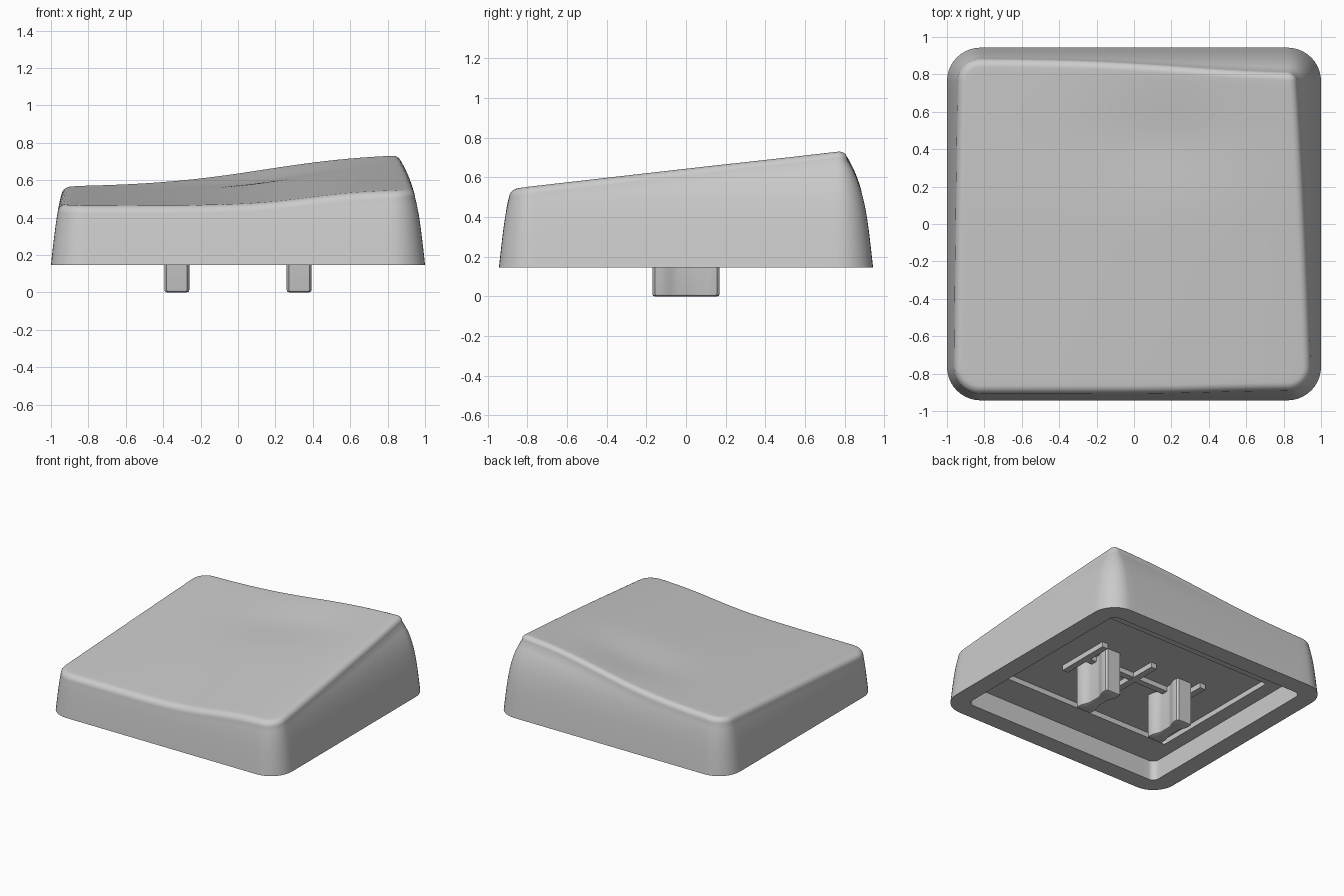
import bpy, bmesh
from math import sin, cos, pi, exp, radians

if "Cube" in bpy.data.objects:
    bpy.data.objects.remove(bpy.data.objects["Cube"], do_unlink=True)

grey = bpy.data.materials.new("matte_grey")
grey.use_nodes = True
grey.diffuse_color = (0.6, 0.6, 0.6, 1)
grey.node_tree.nodes["Principled BSDF"].inputs["Base Color"].default_value = (0.6, 0.6, 0.6, 1)

BASE, CEILING, RECESS = 0.147, 0.30, 0.34
FILLET = 0.045


def loft(name, rings):
    """Skin a stack of equal rings and cap both ends."""
    bm = bmesh.new()
    loops = [[bm.verts.new(p) for p in ring] for ring in rings]
    for a, b in zip(loops, loops[1:]):
        for i in range(len(a)):
            j = (i + 1) % len(a)
            bm.faces.new((a[i], a[j], b[j], b[i]))
    bm.faces.new(loops[0])
    bm.faces.new(loops[-1])
    bmesh.ops.recalc_face_normals(bm, faces=bm.faces)
    mesh = bpy.data.meshes.new(name)
    bm.to_mesh(mesh)
    bm.free()
    mesh.materials.append(grey)
    obj = bpy.data.objects.new(name, mesh)
    bpy.context.collection.objects.link(obj)
    bpy.ops.object.select_all(action="DESELECT")
    obj.select_set(True)
    bpy.context.view_layer.objects.active = obj
    bpy.ops.object.shade_smooth_by_angle(angle=radians(35))
    return obj


def rounded_rect(hx, hy, r, corner=10, side=28):
    """Points and outward normals (x, y, nx, ny) around a rounded rectangle."""
    pts = []
    for q, (sx, sy) in enumerate([(1, 1), (-1, 1), (-1, -1), (1, -1)]):
        for i in range(corner + 1):
            a = (q + i / corner) * pi / 2
            pts.append((sx * (hx - r) + r * cos(a), sy * (hy - r) + r * sin(a), cos(a), sin(a)))
        nx, ny = pts[-1][2:]
        ex, ey = [(-1, 1), (-1, -1), (1, -1), (1, 1)][q]
        end = (ex * (hx - r) + r * nx, ey * (hy - r) + r * ny)
        x, y = pts[-1][:2]
        for i in range(1, side):
            t = i / side
            pts.append((x + (end[0] - x) * t, y + (end[1] - y) * t, nx, ny))
    return pts


def flat_ring(hx, hy, r, z):
    return [(x, y, z) for x, y, _, _ in rounded_rect(hx, hy, r)]


def top_height(x, y):
    """Sloped top with an S-shaped rise to the left and a shallow dip."""
    front = 0.465 + 0.083 / (1 + exp(-6 * (x - 0.38)))
    back = 0.56 + 0.19 / (1 + exp(-3.4 * (x - 0.12)))
    dip = 0.022 * exp(-((x - 0.15) / 0.4) ** 2 - ((y - 0.45) / 0.25) ** 2)
    return front + (back - front) * (y + 0.87) / 1.67 - dip


def lean(z):
    """How far the side walls lean in at height z."""
    h = z - BASE
    return 0.11 * h + 0.8 * h ** 4


# Cap shell: recessed ceiling, cavity wall, rim, outer wall, rounded edge, top
outline = rounded_rect(1.0, 0.943, 0.18)
rings = [
    flat_ring(0.75, 0.56, 0.02, RECESS),
    flat_ring(0.75, 0.56, 0.02, CEILING),
    flat_ring(0.86, 0.805, 0.05, CEILING),
    flat_ring(0.86, 0.805, 0.05, BASE),
]
shoulders = []
for x, y, nx, ny in outline:
    z = 0.5
    for _ in range(6):
        d = lean(z)
        z = top_height(x - nx * d, y - ny * d) - FILLET
    shoulders.append(z)

WALL = 12
for s in range(WALL + 1):
    ring = []
    for (x, y, nx, ny), top in zip(outline, shoulders):
        z = BASE + (top - BASE) * s / WALL
        d = lean(z)
        ring.append((x - nx * d, y - ny * d, z))
    rings.append(ring)

for s in range(1, 8):
    a = s / 7 * pi / 2
    ring = []
    for (x, y, nx, ny), top in zip(outline, shoulders):
        d = lean(top) + FILLET * (1 - cos(a))
        px, py = x - nx * d, y - ny * d
        ring.append((px, py, top_height(px, py) - FILLET * (1 - sin(a))))
    rings.append(ring)

edge = rings[-1]
TOP = 26
for s in range(1, TOP):
    k = 1 - s / TOP
    rings.append([(x * k, y * k, top_height(x * k, y * k)) for x, y, _ in edge])
loft("cap_shell", rings)


# Two stems with waisted sides and softened tips
def stem_half_width(y):
    t = min(max((abs(y) - 0.04) / 0.09, 0), 1)
    return 0.042 + 0.025 * t * t * (3 - 2 * t)


def stem_ring(cx, z, inset):
    ys = [-0.17 + 0.34 * i / 24 for i in range(25)]
    side = []
    for y in ys:
        corner = 0.012 if abs(y) > 0.169 else 0
        side.append((stem_half_width(y) - corner - inset, y * (1 - inset / 0.17)))
    right = [(cx + w, y, z) for w, y in side]
    left = [(cx - w, y, z) for w, y in reversed(side)]
    return right + left


for name, cx in (("left_stem", 0.327), ("right_stem", -0.327)):
    loft(name, [stem_ring(cx, z, i) for z, i in
                ((RECESS + 0.02, 0), (0.014, 0), (0.004, 0.004), (0, 0.014))])


# Stiffening ribs under the ceiling
def rib(name, cx, hx, hy, z):
    corners = [(cx + hx, hy), (cx - hx, hy), (cx - hx, -hy), (cx + hx, -hy)]
    loft(name, [[(x, y, h) for x, y in corners] for h in (z, RECESS + 0.01)])


for name, cx in (("left_rib", 0.45), ("middle_rib", 0), ("right_rib", -0.45)):
    rib(name, cx, 0.025, 0.22, CEILING)
rib("long_rib", 0, 0.44, 0.025, CEILING + 0.002)
